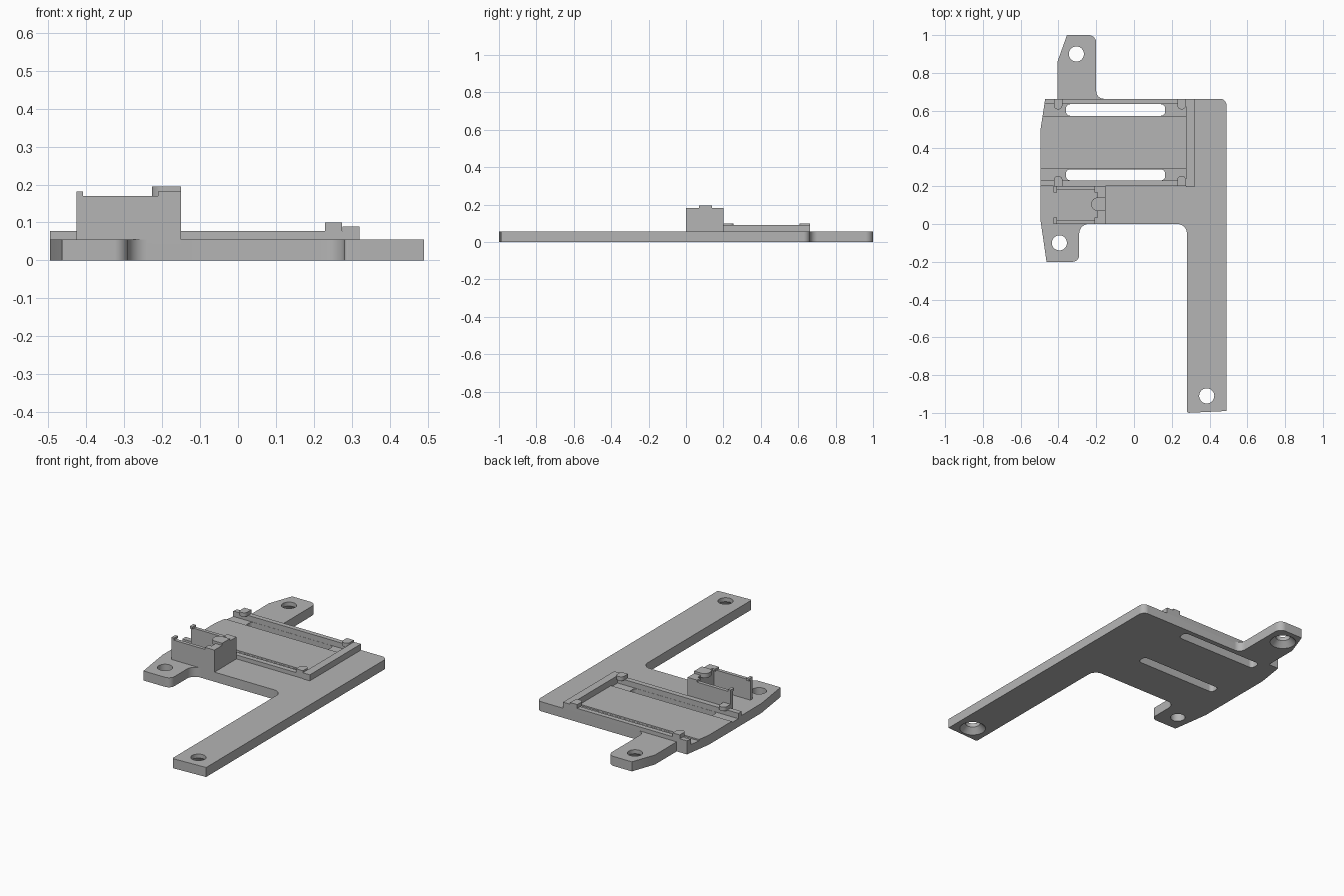
import bpy, bmesh, math
from mathutils import Vector

cube = bpy.data.objects.get("Cube")
if cube:
    bpy.data.objects.remove(cube, do_unlink=True)

grey = bpy.data.materials.new("plain grey")
grey.use_nodes = True
colour = (0.46, 0.46, 0.46, 1)
grey.diffuse_color = colour
grey.node_tree.nodes["Principled BSDF"].inputs["Base Color"].default_value = colour

PLATE = 0.055


def finish(name, bm):
    bmesh.ops.recalc_face_normals(bm, faces=bm.faces)
    mesh = bpy.data.meshes.new(name)
    bm.to_mesh(mesh)
    bm.free()
    mesh.materials.append(grey)
    ob = bpy.data.objects.new(name, mesh)
    bpy.context.collection.objects.link(ob)
    return ob


def prism(name, corners, z0, z1):
    """Extrude an outline of (x, y, corner radius)."""
    pts = []
    for i, (x, y, r) in enumerate(corners):
        p = Vector((x, y))
        if not r:
            pts.append(p)
            continue
        a = (Vector(corners[i - 1][:2]) - p).normalized()
        b = (Vector(corners[(i + 1) % len(corners)][:2]) - p).normalized()
        half = a.angle(b) / 2
        centre = p + (a + b).normalized() * (r / math.sin(half))
        start = p + a * (r / math.tan(half)) - centre
        end = p + b * (r / math.tan(half)) - centre
        for k in range(9):
            t = k / 8
            pts.append(centre + (start * (1 - t) + end * t).normalized() * r)
    bm = bmesh.new()
    face = bm.faces.new([bm.verts.new((p.x, p.y, z0)) for p in pts])
    ext = bmesh.ops.extrude_face_region(bm, geom=[face])
    top = [v for v in ext["geom"] if isinstance(v, bmesh.types.BMVert)]
    bmesh.ops.translate(bm, verts=top, vec=(0, 0, z1 - z0))
    return finish(name, bm)


def box(name, x0, x1, y0, y1, z0, z1, r=0):
    return prism(name, [(x0, y0, r), (x1, y0, r), (x1, y1, r), (x0, y1, r)], z0, z1)


def cone(name, x, y, z0, z1, r0, r1):
    bm = bmesh.new()
    bmesh.ops.create_cone(bm, cap_ends=True, segments=40, radius1=r0, radius2=r1,
                          depth=z1 - z0)
    bmesh.ops.translate(bm, verts=bm.verts, vec=(x, y, (z0 + z1) / 2))
    return finish(name, bm)


def cut(target, cutter):
    mod = target.modifiers.new("cut", 'BOOLEAN')
    mod.operation = 'DIFFERENCE'
    mod.solver = 'EXACT'
    mod.object = cutter
    bpy.context.view_layer.objects.active = target
    bpy.ops.object.modifier_apply(modifier=mod.name)
    bpy.data.objects.remove(cutter, do_unlink=True)


# Base plate with its arm and two ears
plate = prism("base_plate", [
    (0.28, -1.0, 0.01), (0.49, -0.99, 0), (0.49, 0.663, 0.035),
    (-0.2, 0.663, 0.04), (-0.2, 1.0, 0.04), (-0.355, 1.0, 0),
    (-0.405, 0.86, 0), (-0.405, 0.663, 0), (-0.47, 0.663, 0),
    (-0.495, 0.5, 0), (-0.495, 0.02, 0), (-0.463, -0.2, 0),
    (-0.29, -0.2, 0.035), (-0.29, 0, 0.05), (0.28, 0, 0.05)], 0, PLATE)

# Shallow channels and through slots
for y0, y1 in ((0.23, 0.29), (0.572, 0.635)):
    cut(plate, box("channel_cutter", -0.6, 0.275, y0, y1, 0.047, 0.2))
    cut(plate, box("slot_cutter", -0.36, 0.165, y0 + 0.001, y1 - 0.001, -0.1, 0.2, 0.022))

# Screw holes, two of them countersunk underneath
for x, y, sunk in ((-0.305, 0.9, True), (0.385, -0.91, True), (-0.395, -0.1, False)):
    cut(plate, cone("hole_cutter", x, y, -0.1, 0.2, 0.04, 0.04))
    if sunk:
        cut(plate, cone("countersink_cutter", x, y, -0.01, 0.032, 0.08, 0.04))

# Tray rails
prism("front_rail", [(-0.495, 0.2, 0), (0.275, 0.2, 0), (0.275, 0.23, 0),
                     (-0.495, 0.23, 0)], PLATE - 0.01, 0.078)
prism("back_rail", [(-0.475, 0.635, 0), (0.275, 0.635, 0), (0.275, 0.663, 0),
                    (-0.47, 0.663, 0)], PLATE - 0.01, 0.078)
box("end_rail", 0.275, 0.32, 0.197, 0.663, PLATE - 0.01, 0.09)

# Round-nosed clips over the rails
for x, side in ((-0.402, "outer"), (0.252, "inner")):
    w = 0.0225
    prism(side + "_back_clip", [(x - w, 0.607, 0.02), (x + w, 0.607, 0.02),
                                (x + w, 0.663, 0), (x - w, 0.663, 0)], 0.077, 0.1)
    prism(side + "_front_clip", [(x - w, 0.2, 0), (x + w, 0.2, 0),
                                 (x + w, 0.254, 0.02), (x - w, 0.254, 0.02)], 0.077, 0.1)

# Upright holder: two side walls, an end wall, small corner clips
box("holder_end_wall", -0.192, -0.15, 0, 0.2, PLATE - 0.01, 0.182)
for name, y0, y1, c0, c1 in (("front", 0, 0.02, 0, 0.034), ("back", 0.18, 0.2, 0.168, 0.2)):
    box("holder_" + name + "_wall", -0.425, -0.19, y0, y1, PLATE - 0.01, 0.17)
    box("holder_" + name + "_outer_clip", -0.425, -0.408, c0, c1, 0.169, 0.182)
    box("holder_" + name + "_inner_clip", -0.21, -0.19, c0, c1, 0.169, 0.182)

# Tab on the end wall
prism("holder_tab", [(-0.227, 0.07, 0.034), (-0.15, 0.07, 0), (-0.15, 0.14, 0),
                     (-0.227, 0.14, 0.034)], 0.17, 0.195)

# Smooth the round walls while keeping edges sharp
bpy.ops.object.select_all(action='DESELECT')
for ob in bpy.context.scene.objects:
    if ob.type == 'MESH' and ob.data.materials and ob.data.materials[0] == grey:
        ob.select_set(True)
        bpy.context.view_layer.objects.active = ob
bpy.ops.object.shade_smooth_by_angle(angle=math.radians(30))
